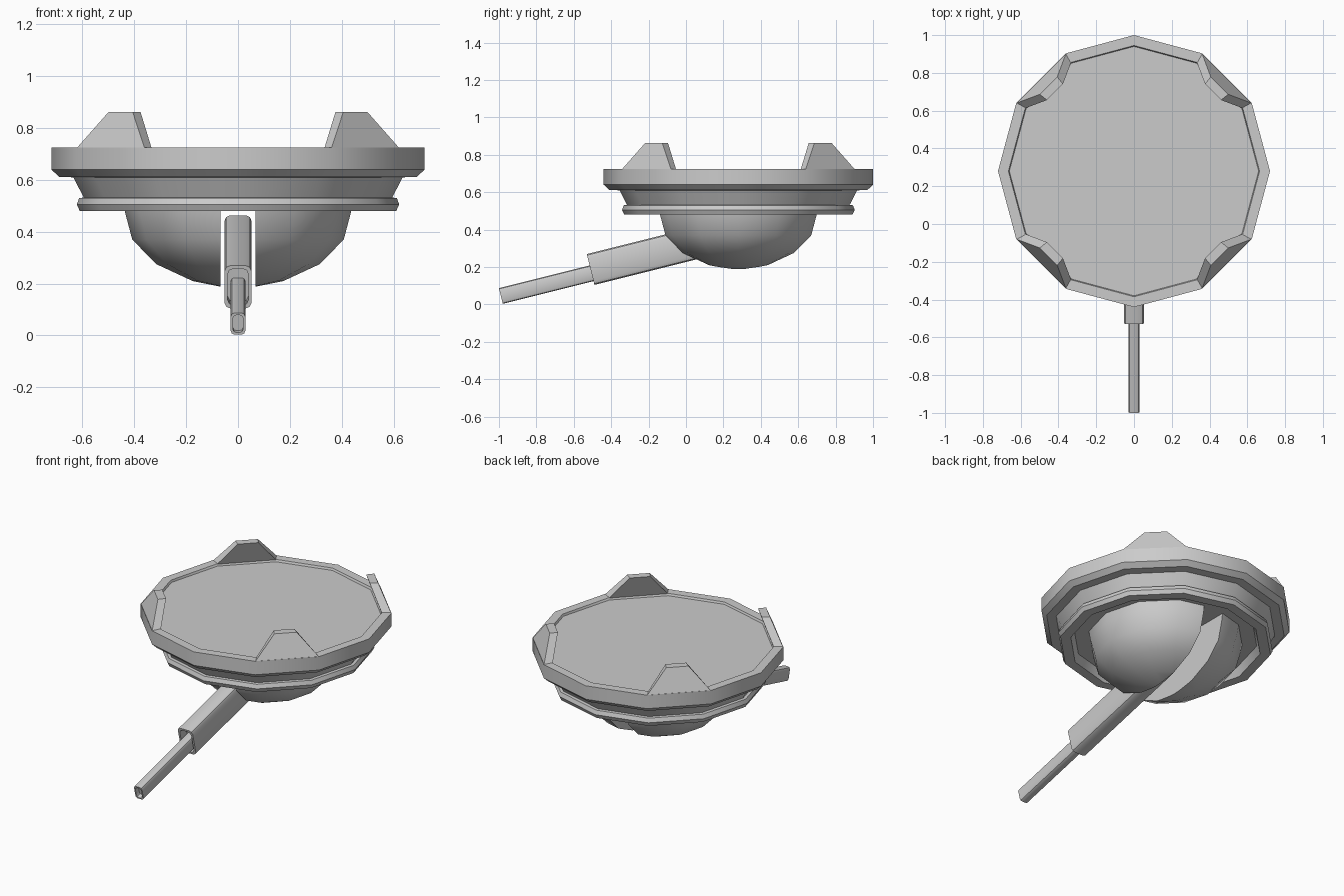
import bpy, bmesh, math
from mathutils import Vector, Matrix

if "Cube" in bpy.data.objects:
    bpy.data.objects.remove(bpy.data.objects["Cube"])

CY = 0.28          # bowl axis position along y
SIDES = 12


def finish(name, bm, angle=40):
    bmesh.ops.recalc_face_normals(bm, faces=bm.faces)
    me = bpy.data.meshes.new(name)
    bm.to_mesh(me)
    bm.free()
    ob = bpy.data.objects.new(name, me)
    bpy.context.collection.objects.link(ob)
    bpy.ops.object.select_all(action='DESELECT')
    ob.select_set(True)
    bpy.context.view_layer.objects.active = ob
    bpy.ops.object.shade_smooth_by_angle(angle=math.radians(angle))
    return ob


def bridge(bm, loops):
    for a, b in zip(loops, loops[1:]):
        n = len(a)
        for i in range(n):
            j = (i + 1) % n
            bm.faces.new((a[i], a[j], b[j], b[i]))


def revolve(profile, cap_start=True, cap_end=True):
    bm = bmesh.new()
    loops = []
    for r, z in profile:
        loops.append([bm.verts.new((r * math.cos(2 * math.pi * i / SIDES),
                                    CY + r * math.sin(2 * math.pi * i / SIDES), z))
                      for i in range(SIDES)])
    bridge(bm, loops)
    if cap_start:
        bm.faces.new(loops[0])
    if cap_end:
        bm.faces.new(loops[-1])
    return bm


# Stepped rim body: recessed underside, lower ring, neck, upper rim, flat top
finish("rim_body", revolve([
    (0.53, 0.53), (0.55, 0.48), (0.61, 0.48), (0.622, 0.505), (0.613, 0.53),
    (0.595, 0.532), (0.635, 0.61), (0.69, 0.612), (0.72, 0.64), (0.72, 0.725),
    (0.665, 0.725), (0.66, 0.712)]))

# Four inward-leaning prongs on the diagonal rim edges
bm = bmesh.new()
ring_base = [(0.695, -0.186), (0.695, 0.186), (0.642, 0.171), (0.642, -0.171)]
ring_top = [(0.64, -0.065), (0.64, 0.065), (0.592, 0.06), (0.592, -0.06)]
for k in range(4):
    rot = Matrix.Rotation(math.radians(45 + 90 * k), 3, 'Z')
    loops = [[bm.verts.new(rot @ Vector((r, u, z)) + Vector((0, CY, 0))) for r, u in pts]
             for pts, z in ((ring_base, 0.722), (ring_top, 0.863))]
    bridge(bm, loops)
    bm.faces.new(loops[0])
    bm.faces.new(loops[1])
finish("rim_prongs", bm)

# Lower bowl: two faceted halves with a slot for the handle between them
bm = revolve([(0.445, 0.53), (0.437, 0.48), (0.408, 0.37), (0.315, 0.275),
              (0.175, 0.21), (0.06, 0.187)])
res = bmesh.ops.bisect_plane(bm, geom=bm.verts[:] + bm.edges[:] + bm.faces[:],
                             plane_co=(0.068, 0, 0), plane_no=(1, 0, 0), clear_inner=True)
cut = [e for e in res["geom_cut"] if isinstance(e, bmesh.types.BMEdge)]
bmesh.ops.edgeloop_fill(bm, edges=cut)
half = finish("lower_bowl", bm)
half.modifiers.new("mirror", 'MIRROR').use_axis = (True, False, False)


# Tilted handle: rounded tubes with a recessed front end
def tube(name, start, length, w, h, chamfer, wall, depth):
    slope = math.atan(0.25)
    axis = Vector((0, math.cos(slope), math.sin(slope)))
    up = Vector((0, -math.sin(slope), math.cos(slope)))

    def section(bm, t, inset):
        a, b, c = w / 2 - inset, h / 2 - inset, chamfer
        pts = [(a, b - c), (a - c * .3, b - c * .3), (a - c, b)]
        quads = pts + [(-x, z) for x, z in reversed(pts)]
        quads += [(-x, -z) for x, z in quads]
        return [bm.verts.new(Vector(start) + axis * t + up * z + Vector((x, 0, 0)))
                for x, z in quads]

    bm = bmesh.new()
    loops = [section(bm, depth, wall), section(bm, 0, wall),
             section(bm, 0, 0), section(bm, length, 0)]
    bridge(bm, loops)
    bm.faces.new(loops[0])
    bm.faces.new(loops[-1])
    return finish(name, bm)


tube("handle_sleeve", (0, -0.51, 0.187), 0.80, 0.104, 0.17, 0.022, 0.012, 0.06)
tube("handle_rod", (0, -0.99, 0.045), 0.62, 0.056, 0.086, 0.014, 0.008, 0.03)
